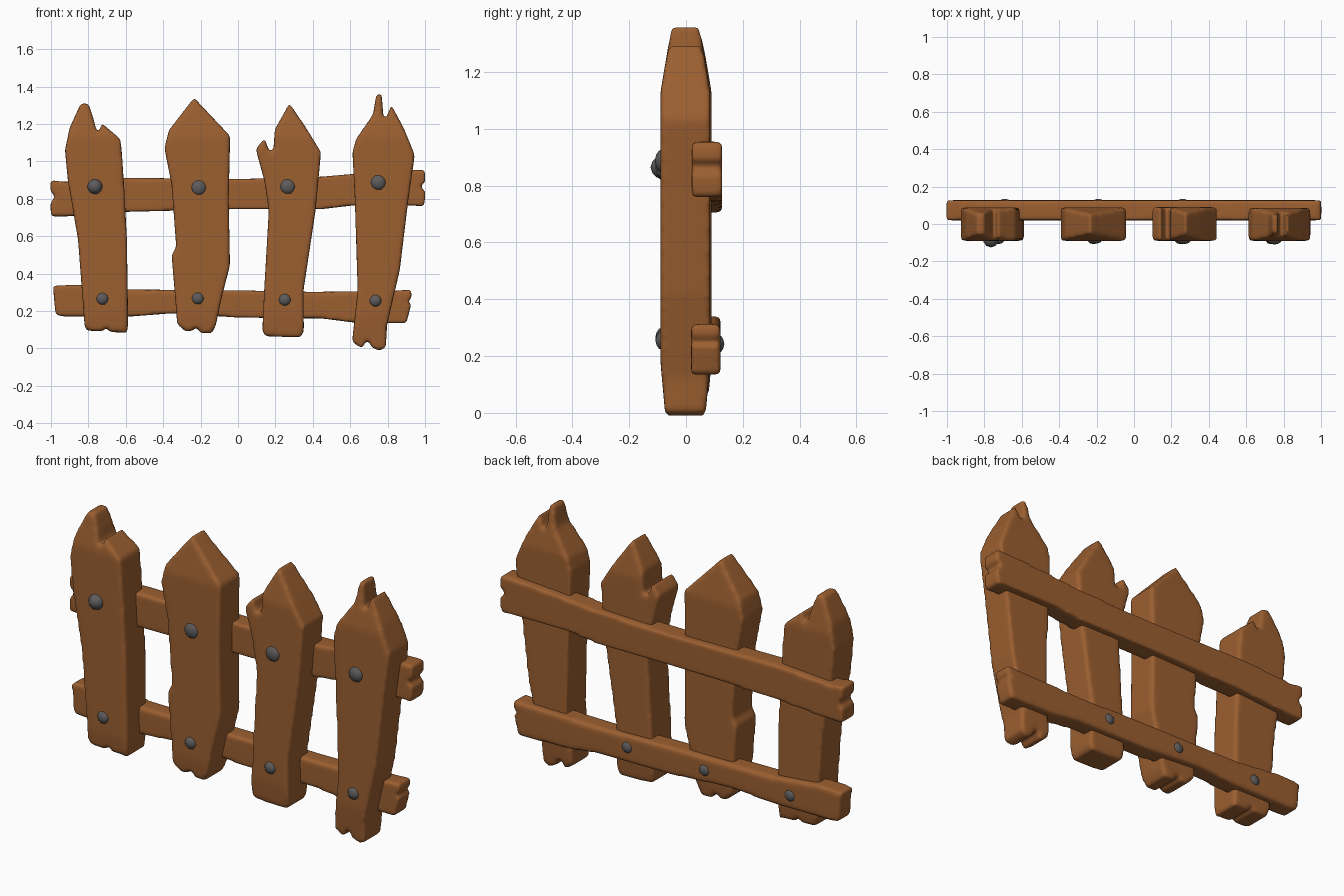
import bpy, bmesh
from mathutils import Vector


def material(name, rgb):
    m = bpy.data.materials.new(name)
    m.diffuse_color = (*rgb, 1)
    return m


WOOD = material("brown wood", (0.33, 0.115, 0.03))
IRON = material("grey iron", (0.11, 0.105, 0.105))


def board(name, outline, y0, y1, taper=False):
    """Extrude a front outline along y, then soften it into a worn plank."""
    bm = bmesh.new()
    front = bm.faces.new([bm.verts.new((x, y0, z)) for x, z in outline])
    ext = bmesh.ops.extrude_face_region(bm, geom=[front])
    for v in ext["geom"]:
        if isinstance(v, bmesh.types.BMVert):
            v.co.y = y1
    if taper:  # thinner towards the tip and the foot
        for z in (0.18, 1.13):
            bmesh.ops.bisect_plane(bm, geom=bm.verts[:] + bm.edges[:] + bm.faces[:],
                                   plane_co=Vector((0, 0, z)), plane_no=Vector((0, 0, 1)))
        for v in bm.verts:
            v.co.y *= 1 - max(0, v.co.z - 1.13) * 1.9 - max(0, 0.18 - v.co.z) * 1.0
    bmesh.ops.triangulate(bm, faces=bm.faces[:])
    bmesh.ops.recalc_face_normals(bm, faces=bm.faces[:])
    me = bpy.data.meshes.new(name)
    bm.to_mesh(me)
    bm.free()
    me.materials.append(WOOD)
    ob = bpy.data.objects.new(name, me)
    bpy.context.collection.objects.link(ob)
    r = ob.modifiers.new("remesh", 'REMESH')
    r.mode = 'VOXEL'
    r.voxel_size = 0.0105
    r.use_smooth_shade = True
    s = ob.modifiers.new("soften", 'SMOOTH')
    s.factor = 0.5
    s.iterations = 11


def nail(name, x, y, z, r, depth):
    bpy.ops.mesh.primitive_ico_sphere_add(subdivisions=2, radius=1, location=(x, y, z))
    ob = bpy.context.object
    ob.name = name
    ob.scale = (r, depth, r)
    ob.data.materials.append(IRON)
    bpy.ops.object.shade_smooth_by_angle(angle=0.6)


# pickets, left to right
board("picket_1", [
    (-.84, 1.31), (-.90, 1.18), (-.925, 1.06), (-.91, .90), (-.855, .58), (-.82, .12), (-.81, .095),
    (-.72, .092), (-.705, .125), (-.69, .088), (-.59, .083), (-.588, .17), (-.594, .58), (-.608, .85),
    (-.622, 1.06), (-.63, 1.12), (-.73, 1.205), (-.75, 1.11), (-.77, 1.22), (-.80, 1.31)], -.09, .088, True)
board("picket_2", [
    (-.235, 1.34), (-.37, 1.165), (-.393, 1.07), (-.355, .875), (-.33, .54), (-.355, .50), (-.335, .26),
    (-.325, .13), (-.28, .09), (-.24, .095), (-.228, .14), (-.205, .083), (-.14, .08), (-.118, .125),
    (-.09, .26), (-.043, .445), (-.05, .80), (-.042, 1.135)], -.09, .088, True)
board("picket_3", [
    (.275, 1.31), (.197, 1.17), (.19, 1.07), (.172, 1.03), (.143, 1.125), (.095, 1.065), (.14, .90),
    (.165, .74), (.14, .31), (.13, .09), (.15, .064), (.335, .06), (.352, .09), (.35, .31),
    (.415, .74), (.44, 1.01), (.443, 1.05), (.36, 1.185)], -.09, .09, True)
board("picket_4", [
    (.74, 1.36), (.722, 1.25), (.632, 1.12), (.612, 1.05), (.625, .79), (.64, .31), (.61, .035),
    (.665, -.002), (.69, .06), (.715, .005), (.755, -.012), (.79, .005), (.797, .125), (.865, .42), (.91, .79),
    (.945, 1.035), (.885, 1.18), (.82, 1.30), (.78, 1.20), (.768, 1.36)], -.09, .085, True)

# rails behind the pickets
board("upper_rail", [
    (-1.003, .90), (-1.003, .84), (-.975, .81), (-1.003, .78), (-1.0, .705), (-.93, .705), (-.60, .73), (0, .745),
    (.45, .745), (.62, .765), (.94, .765), (.995, .755), (1.003, .84), (.965, .865), (1.003, .89), (.998, .955),
    (.94, .955), (.70, .94), (.45, .918), (0, .905), (-.60, .912), (-.93, .89)], .02, .127)
board("lower_rail", [
    (-.99, .335), (-.975, .18), (-.93, .17), (-.58, .17), (-.35, .188), (0, .165), (.45, .16), (.62, .138),
    (.90, .135), (.925, .23), (.91, .25), (.93, .275), (.925, .315), (.85, .308), (.40, .302),
    (0, .31), (-.60, .315), (-.85, .34)], .018, .122)

# nail heads on the front, then the back of the lower rail
for i, (x, z, d) in enumerate([(-.765, .865, .043), (-.21, .86, .024), (.265, .865, .026), (.75, .887, .028)], 1):
    nail(f"upper_nail_{i}", x, -.082, z, .042, d)
for i, (x, z) in enumerate([(-.725, .265), (-.215, .267), (.25, .26), (.735, .255)], 1):
    nail(f"lower_nail_{i}", x, -.082, z, .034, .026)
for i, x in enumerate([-.69, -.19, .26], 1):
    nail(f"back_nail_{i}", x, .113, .243, .032, .022)
